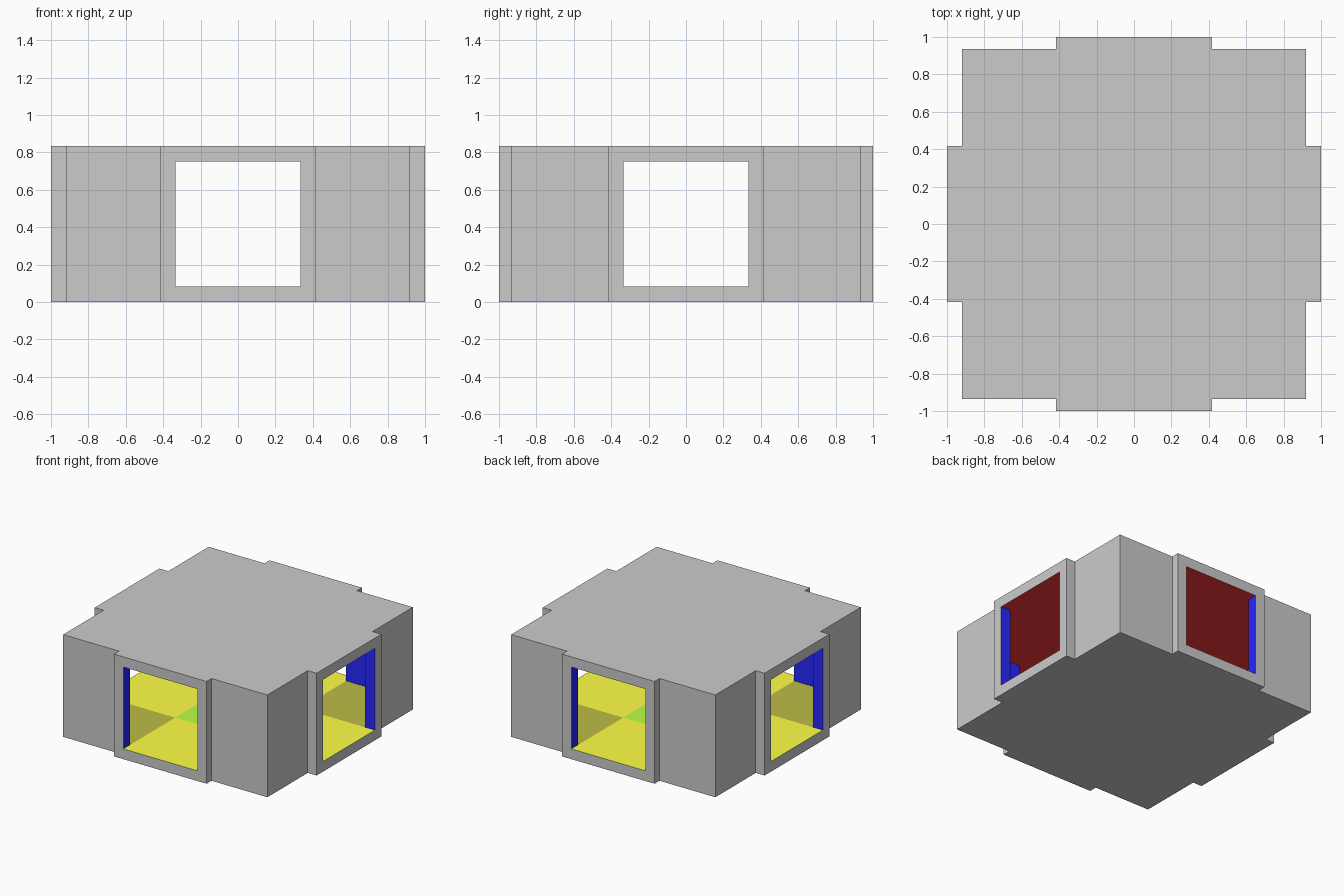
import bpy, bmesh

if "Cube" in bpy.data.objects:
    bpy.data.objects.remove(bpy.data.objects["Cube"])

T = 1 / 12                      # frame and slab thickness
FLOOR, CEIL, TOP = T, 0.75, 10 * T
DOOR = 4 * T                    # half width of a doorway
INX, INY = 0.912, 0.917         # inner half sizes of the room


def material(name, rgb):
    m = bpy.data.materials.new(name)
    m.diffuse_color = (*rgb, 1)
    m.use_nodes = True
    m.node_tree.nodes["Principled BSDF"].inputs["Base Color"].default_value = m.diffuse_color
    return m


def outline(arm, bx, by):
    """Counter-clockwise plan: a rectangle with four arms reaching 1 unit."""
    quarter = [(1, arm), (bx, arm), (bx, by), (arm, by), (arm, 1)]
    mirror = lambda sx, sy: [(x * sx, y * sy) for x, y in quarter]
    return quarter + mirror(-1, 1)[::-1] + mirror(-1, -1) + mirror(1, -1)[::-1]


def finish(name, bm, mat=None):
    mesh = bpy.data.meshes.new(name)
    bm.to_mesh(mesh)
    bm.free()
    obj = bpy.data.objects.new(name, mesh)
    bpy.context.collection.objects.link(obj)
    if mat:
        mesh.materials.append(mat)


def plate(name, pts, z, mat, up):
    bm = bmesh.new()
    f = bm.faces.new([bm.verts.new((x, y, z)) for x, y in pts])
    f.normal_update()
    if (f.normal.z > 0) != up:
        f.normal_flip()
    finish(name, bm, mat)


def ring(bm, pts, z0, z1):
    """Upright side faces around a plan; returns the faces and both loops."""
    lo = [bm.verts.new((x, y, z0)) for x, y in pts]
    hi = [bm.verts.new((x, y, z1)) for x, y in pts]
    n = len(pts)
    sides = [bm.faces.new((lo[i], lo[(i + 1) % n], hi[(i + 1) % n], hi[i]))
             for i in range(n)]
    return sides, lo, hi


def arm_ends(faces):
    return [f for f in faces if any(
        all(abs(abs(v.co[a]) - 1) < 1e-4 for v in f.verts) for a in (0, 1))]


yellow = material("yellow", (1, 1, 0.06))
olive = material("olive", (0.5, 0.5, 0.06))
green = material("green", (0.5, 1, 0.06))
blue = material("blue", (0.02, 0.02, 1))
red = material("red", (1, 0.04, 0.04))

# Outer shell with framed door openings
bm = bmesh.new()
sides, lo, hi = ring(bm, outline(5 * T, 0.92, 0.936), 0, TOP)
bm.faces.new(lo[::-1])
bm.faces.new(hi)
bm.normal_update()
ends = arm_ends(sides)
bmesh.ops.inset_individual(bm, faces=ends, thickness=T, use_even_offset=True)
bmesh.ops.delete(bm, geom=ends, context='FACES')
finish("outer_shell", bm)

# Inner walls and door jambs, open at the doorways
bm = bmesh.new()
plan = outline(DOOR, INX, INY)
sides, lo, hi = ring(bm, plan, FLOOR, CEIL)
bmesh.ops.delete(bm, geom=arm_ends(sides), context='FACES')
bmesh.ops.reverse_faces(bm, faces=bm.faces[:])
finish("inner_walls", bm, blue)

# Ceiling
plate("ceiling", plan, CEIL, red, False)

# Floor tiles: green centre, yellow passages, olive corners
for i in (-1, 0, 1):
    for j in (-1, 0, 1):
        ex, ey = (INX, INY) if i and j else (1, 1)
        x0, x1 = sorted((i * DOOR, i * ex)) if i else (-DOOR, DOOR)
        y0, y1 = sorted((j * DOOR, j * ey)) if j else (-DOOR, DOOR)
        mat, kind = [(green, "centre"), (yellow, "passage"),
                     (olive, "corner")][abs(i) + abs(j)]
        plate(f"floor_{kind}", [(x0, y0), (x1, y0), (x1, y1), (x0, y1)],
              FLOOR, mat, True)
